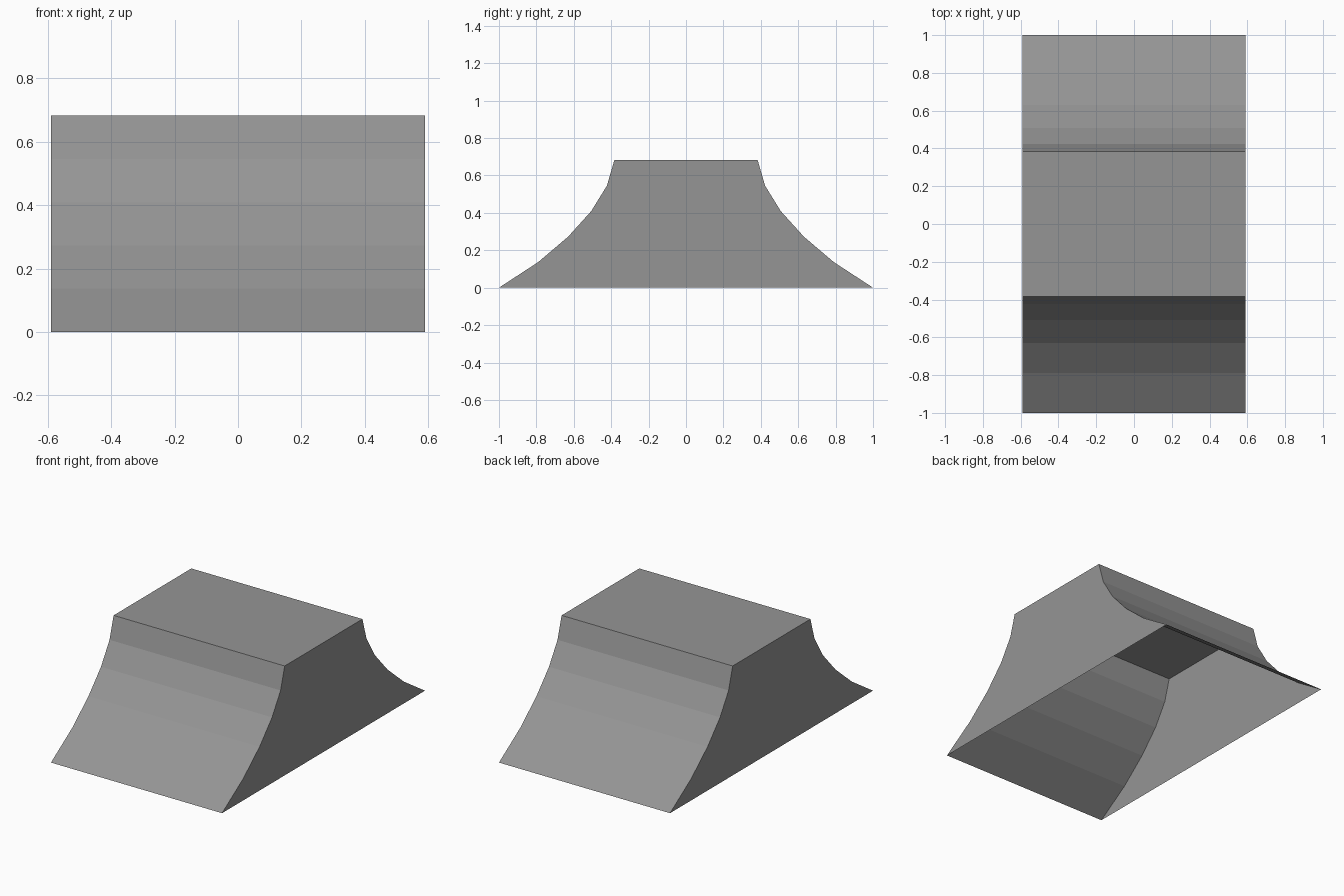
import bpy
import bmesh

if "Cube" in bpy.data.objects:
    bpy.data.objects.remove(bpy.data.objects["Cube"], do_unlink=True)

HALF_WIDTH = 0.59

# Plain grey surface
grey = bpy.data.materials.new("concrete_grey")
grey.use_nodes = True
colour = (0.3, 0.3, 0.3, 1)
grey.diffuse_color = colour
grey.node_tree.nodes["Principled BSDF"].inputs["Base Color"].default_value = colour

# Curved slope from ground to deck, mirrored for the other end
slope = [(1.0, 0.0), (0.79, 0.137), (0.63, 0.273), (0.507, 0.409), (0.423, 0.545), (0.383, 0.682)]
profile = slope + [(-y, z) for y, z in reversed(slope)]

# Hollow ramp: slopes, deck and two side walls, open underneath
bm = bmesh.new()
left, right = [[bm.verts.new((x, y, z)) for y, z in profile] for x in (HALF_WIDTH, -HALF_WIDTH)]
for i in range(len(profile) - 1):
    bm.faces.new((left[i], left[i + 1], right[i + 1], right[i]))
bm.faces.new(left)
bm.faces.new(right)
bmesh.ops.recalc_face_normals(bm, faces=bm.faces)

# Outward normals: the deck must face up
deck = max(bm.faces, key=lambda f: f.calc_center_median().z)
deck.normal_update()
if deck.normal.z < 0:
    bmesh.ops.reverse_faces(bm, faces=bm.faces)

mesh = bpy.data.meshes.new("double_ramp")
bm.to_mesh(mesh)
bm.free()
mesh.materials.append(grey)
ramp = bpy.data.objects.new("double_ramp", mesh)
bpy.context.collection.objects.link(ramp)
